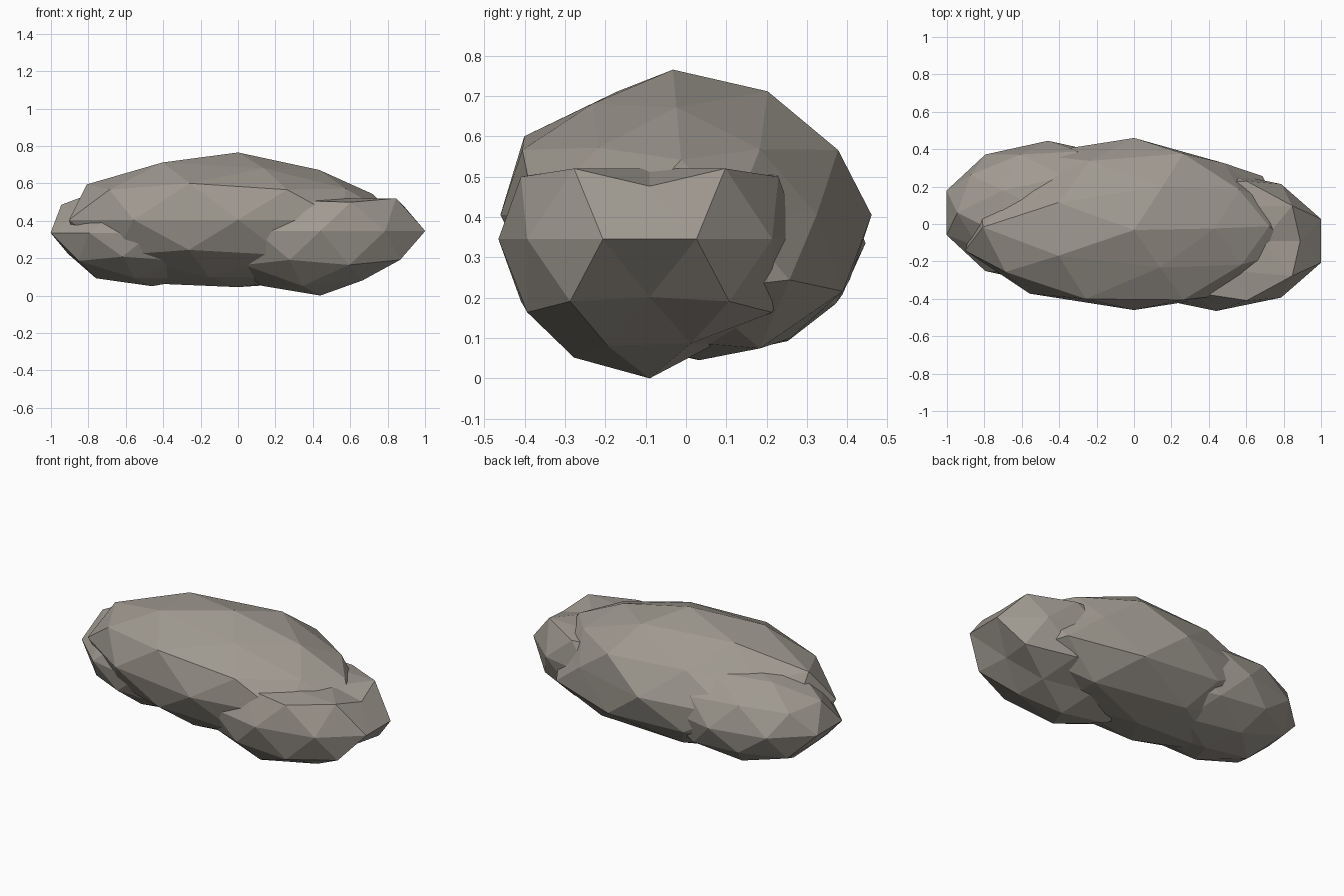
import bpy
import bmesh
from mathutils import Vector

cube = bpy.data.objects.get("Cube")
if cube:
    bpy.data.objects.remove(cube, do_unlink=True)

# Single weathered stone colour
stone = bpy.data.materials.new("warm_grey_stone")
stone.use_nodes = True
stone_colour = (0.35, 0.32, 0.28, 1)
stone.diffuse_color = stone_colour
principled = stone.node_tree.nodes["Principled BSDF"]
principled.inputs["Base Color"].default_value = stone_colour


def move_corner(bm, direction, factor):
    """Push the corner nearest to a direction in or out from the centre."""
    heading = Vector(direction).normalized()
    corner = max(bm.verts, key=lambda vert: vert.co.normalized().dot(heading))
    corner.co *= factor


def add_boulder(name, centre, radii, chips, ceiling, lean=0):
    """Build a faceted, leaning ellipsoid with chipped corners and a worn crown."""
    bm = bmesh.new()
    bmesh.ops.create_icosphere(bm, subdivisions=2, radius=1)
    for direction, factor in chips.items():
        move_corner(bm, direction, factor)
    for vert in bm.verts:
        vert.co.y -= lean * vert.co.z
        vert.co = Vector(centre) + vert.co * Vector(radii)
        vert.co.z = min(vert.co.z, ceiling)
    mesh = bpy.data.meshes.new(name)
    bm.to_mesh(mesh)
    bm.free()
    mesh.materials.append(stone)
    boulder = bpy.data.objects.new(name, mesh)
    bpy.context.collection.objects.link(boulder)


# Large central boulder, tapered towards its left end and cut back behind
main_chips = {
    (1, -3, 5): 0.9,
    (2, 0, 3): 0.87,
    (2, 0, 1): 0.85,
    (4, 3, 3): 0.86,
    (4, -3, 3): 0.88,
    (3, 4, 0): 0.87,
    (3, 1, 0): 0.83,
    (3, -1, 0): 0.95,
    (-1, -3, 2): 1.03,
    (-4, 3, 3): 0.85,
    (-3, 1, 0): 0.9,
    (-1, 3, 2): 0.95,
    (-2, 0, -3): 1.1,
    (1, 3, -5): 1.08,
}
add_boulder("main_boulder", (0, 0, 0.405), (0.95, 0.46, 0.36), main_chips, ceiling=0.8, lean=0.07)

# Lower boulder at the front left, with its crown tucked under the main one
left_chips = {
    (2, 0, 3): 0.8,
    (2, 0, 1): 0.85,
    (-1, -3, 2): 0.9,
    (1, -3, 5): 0.85,
    (2, 0, -1): 0.9,
    (3, 0, -2): 0.88,
    (3, 2, -5): 0.88,
    (3, -2, -5): 0.9,
    (-1, 3, -5): 0.88,
}
add_boulder("left_boulder", (0.44, -0.09, 0.345), (0.59, 0.375, 0.345), left_chips, ceiling=0.52)

# Lower boulder at the back right
right_chips = {
    (-4, -3, 3): 0.9,
    (-2, 0, -1): 0.88,
}
add_boulder("right_boulder", (-0.46, 0.06, 0.335), (0.57, 0.385, 0.285), right_chips, ceiling=0.6)
